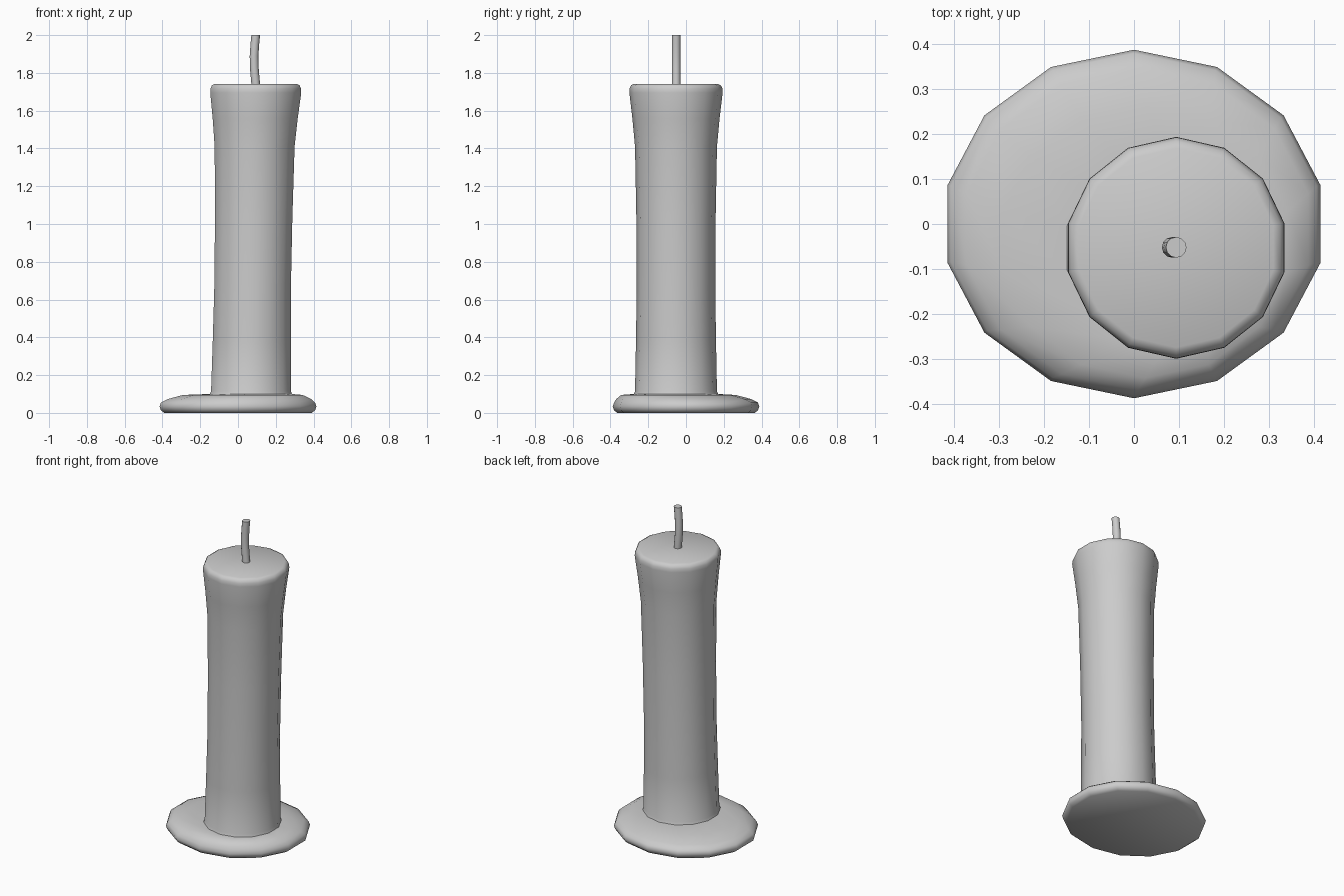
import bpy, bmesh, math

if "Cube" in bpy.data.objects:
    bpy.data.objects.remove(bpy.data.objects["Cube"])


def loft(name, rings, sides):
    """Skin a stack of elliptical rings (cx, cy, rx, ry, z) and cap both ends."""
    bm = bmesh.new()
    loops = []
    for cx, cy, rx, ry, z in rings:
        loop = []
        for i in range(sides):
            a = math.pi / 2 + math.tau * i / sides
            loop.append(bm.verts.new((cx + rx * math.cos(a), cy + ry * math.sin(a), z)))
        loops.append(loop)
    for lo, hi in zip(loops, loops[1:]):
        for i in range(sides):
            j = (i + 1) % sides
            bm.faces.new((lo[i], lo[j], hi[j], hi[i]))
    bm.faces.new(loops[0][::-1])
    bm.faces.new(loops[-1])
    bmesh.ops.recalc_face_normals(bm, faces=bm.faces)
    mesh = bpy.data.meshes.new(name)
    bm.to_mesh(mesh)
    bm.free()
    obj = bpy.data.objects.new(name, mesh)
    bpy.context.collection.objects.link(obj)
    bpy.ops.object.select_all(action='DESELECT')
    obj.select_set(True)
    bpy.context.view_layer.objects.active = obj
    bpy.ops.object.shade_smooth_by_angle(angle=math.radians(50))
    return obj


# Pooled wax foot, its top leaning towards the off-centre candle
loft("wax_base", [
    (0.0, 0.0, 0.400, 0.365, 0.0),
    (0.0, 0.0, 0.420, 0.382, 0.015),
    (0.0, 0.0, 0.426, 0.388, 0.035),
    (0.0, 0.0, 0.418, 0.380, 0.055),
    (0.008, -0.012, 0.390, 0.358, 0.073),
    (0.025, -0.040, 0.325, 0.303, 0.095),
    (0.067, -0.054, 0.225, 0.225, 0.100),
], 14)

# Slightly leaning candle body: (centre x, radius, z)
body = [
    (0.068, 0.226, 0.092), (0.069, 0.217, 0.115), (0.073, 0.212, 0.38),
    (0.077, 0.208, 0.65), (0.083, 0.210, 1.03), (0.088, 0.217, 1.41),
    (0.091, 0.231, 1.56), (0.094, 0.247, 1.695), (0.094, 0.246, 1.717),
    (0.094, 0.238, 1.734), (0.094, 0.222, 1.742),
]
loft("candle_body", [(x, -0.053, r, r, z) for x, r, z in body], 14)

# Curved wick
wick = [(0.096, 1.72), (0.092, 1.76), (0.086, 1.83), (0.085, 1.89), (0.089, 1.95), (0.094, 2.0)]
loft("wick", [(x, -0.052, 0.023, 0.023, z) for x, z in wick], 12)
